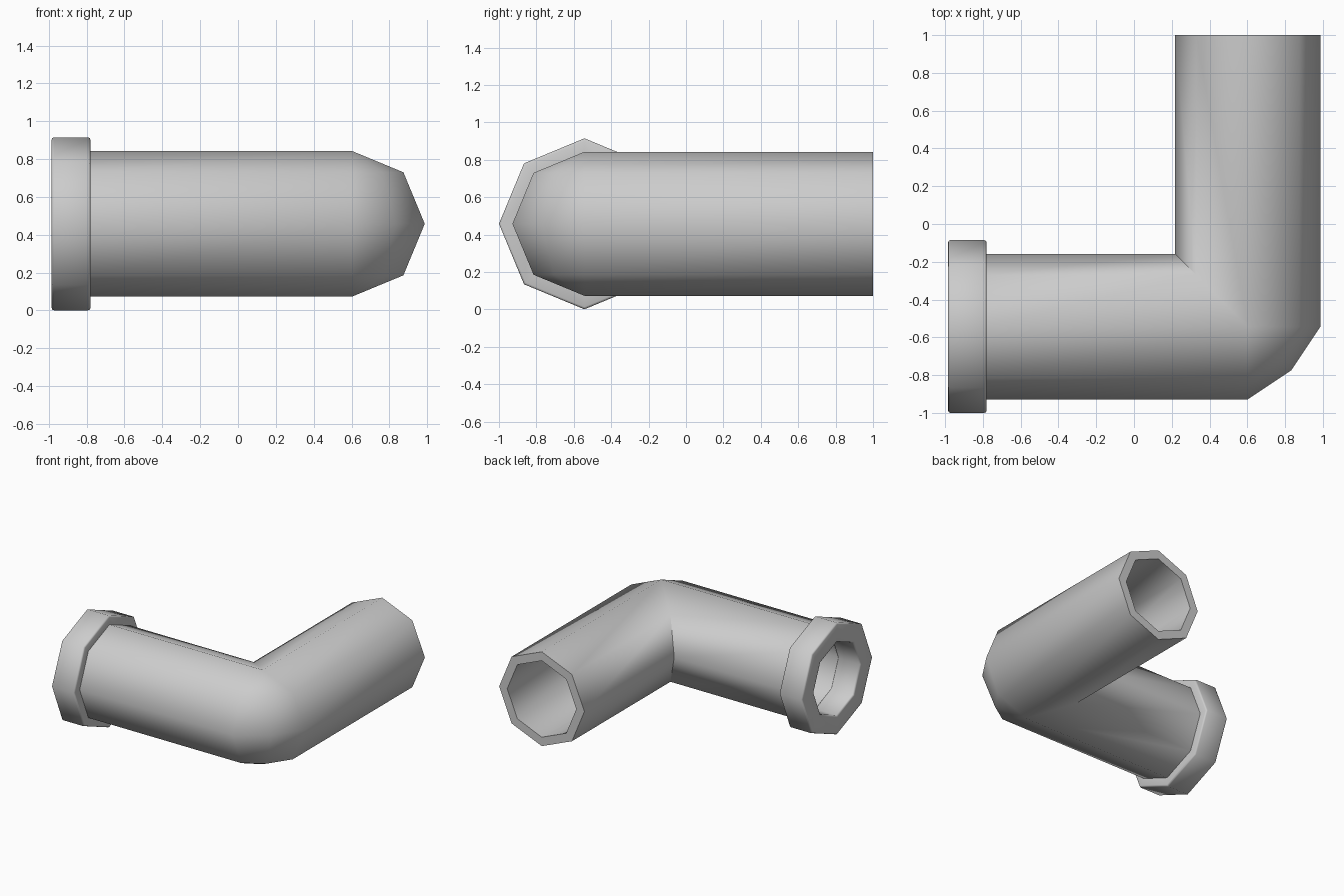
import bpy, bmesh, math

if "Cube" in bpy.data.objects:
    bpy.data.objects.remove(bpy.data.objects["Cube"])

SIDES = 8
CX, CY, CZ = 0.602, -0.543, 0.458   # elbow centre, where the two pipe axes meet
R_OUT, R_IN = 0.385, 0.312


def octagon(r):
    """(u, w): u points to the outside of the bend, w is up."""
    return [(r * math.cos(math.tau * i / SIDES), r * math.sin(math.tau * i / SIDES))
            for i in range(SIDES)]


def closed_shell(name, rings, bevel=0.0):
    """Bridge a cyclic list of rings into a closed hollow solid."""
    bm = bmesh.new()
    loops = [[bm.verts.new(p) for p in ring] for ring in rings]
    for a, b in zip(loops, loops[1:] + loops[:1]):
        for i in range(SIDES):
            j = (i + 1) % SIDES
            bm.faces.new((a[i], a[j], b[j], b[i]))
    bmesh.ops.remove_doubles(bm, verts=bm.verts, dist=1e-4)
    bmesh.ops.recalc_face_normals(bm, faces=bm.faces)
    if bevel:
        rims = [e for e in bm.edges if abs(e.verts[0].co.x - e.verts[1].co.x) < 1e-5
                and e.calc_face_angle(0) > 1.4]
        bmesh.ops.bevel(bm, geom=rims, offset=bevel, segments=2, profile=0.5,
                        affect='EDGES')
    mesh = bpy.data.meshes.new(name)
    bm.to_mesh(mesh)
    bm.free()
    obj = bpy.data.objects.new(name, mesh)
    bpy.context.collection.objects.link(obj)
    bpy.ops.object.select_all(action='DESELECT')
    obj.select_set(True)
    bpy.context.view_layer.objects.active = obj
    bpy.ops.object.shade_smooth_by_angle(angle=math.radians(50))
    return obj


def ring_x(x, r):
    return [(x, CY - u, CZ + w) for u, w in octagon(r)]


def ring_y(y, r):
    return [(CX + u, y, CZ + w) for u, w in octagon(r)]


def elbow_rings(r):
    """Mitred on the inside of the bend, chamfered in two steps on the outside."""
    first, middle, last = [], [], []
    for u, w in octagon(r):
        out, inner, z = max(u, 0), min(u, 0), CZ + w
        first.append((CX + inner, CY - u, z))
        k = 0.6 * out + inner
        middle.append((CX + k, CY - k, z))
        last.append((CX + u, CY - inner, z))
    return [first, middle, last]


def pipe_wall(r):
    return [ring_x(-0.80, r)] + elbow_rings(r) + [ring_y(1.0, r)]


# Bent hollow pipe
closed_shell("elbow_pipe", pipe_wall(R_OUT) + pipe_wall(R_IN)[::-1])

# Collar at the open end
closed_shell("end_collar", [ring_x(-0.985, 0.30), ring_x(-0.985, 0.457),
                            ring_x(-0.78, 0.457), ring_x(-0.78, 0.30)], bevel=0.012)
